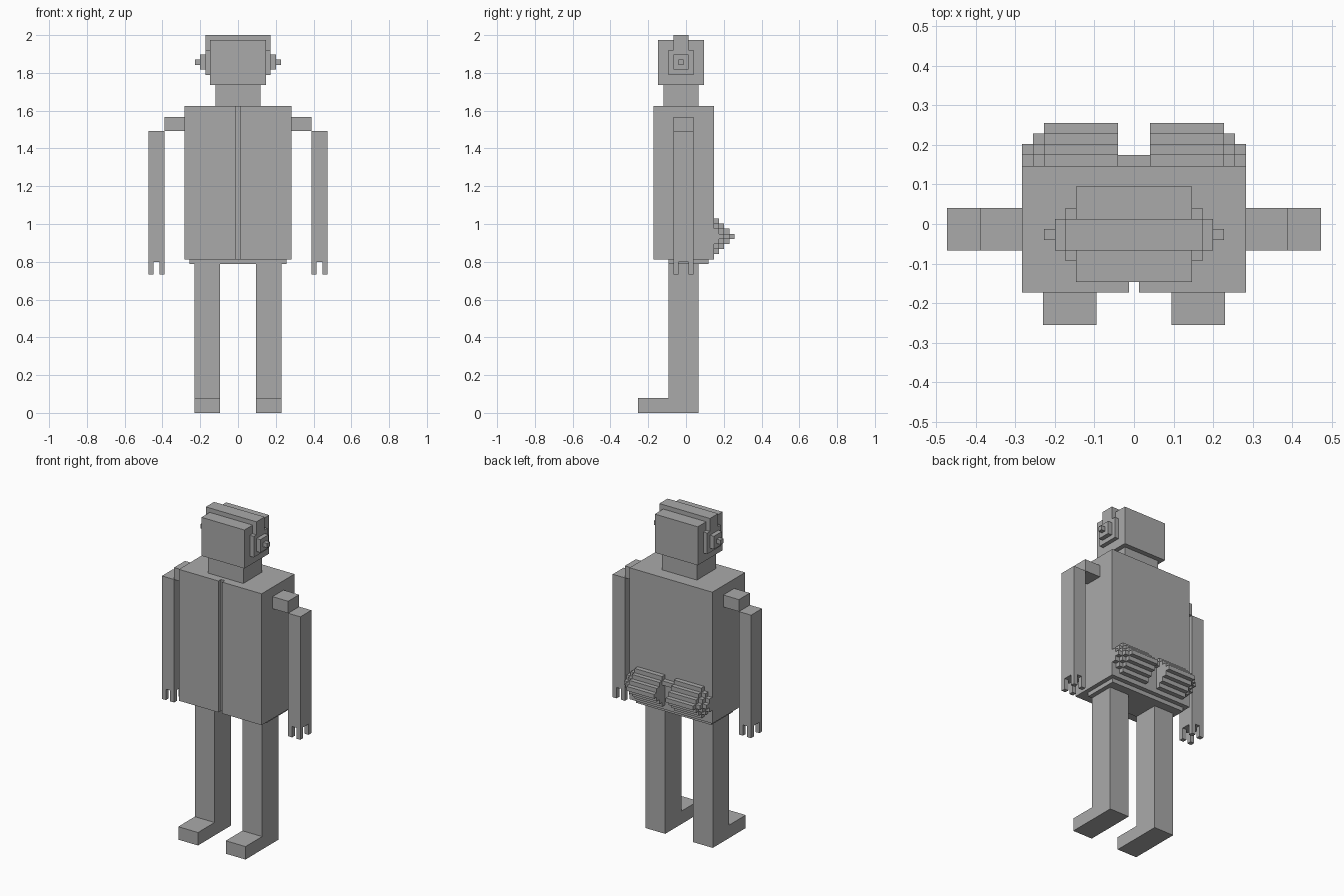
import bpy
import bmesh
from mathutils import Matrix, Vector

cube = bpy.data.objects.get("Cube")
if cube:
    bpy.data.objects.remove(cube, do_unlink=True)

grey = bpy.data.materials.new("plain grey")
grey.use_nodes = True
COLOUR = (0.4, 0.4, 0.4, 1)
grey.diffuse_color = COLOUR
grey.node_tree.nodes["Principled BSDF"].inputs["Base Color"].default_value = COLOUR

U = 2 / 75  # edge of one building block


def blocks(name, boxes):
    """One object made of boxes, each given as x, y and z ranges."""
    bm = bmesh.new()
    for ranges in boxes:
        mid = Vector([(a + b) / 2 for a, b in ranges])
        size = [abs(b - a) for a, b in ranges]
        bmesh.ops.create_cube(bm, size=1, matrix=Matrix.Translation(mid) @ Matrix.Diagonal((*size, 1)))
    mesh = bpy.data.meshes.new(name)
    bm.to_mesh(mesh)
    bm.free()
    mesh.materials.append(grey)
    obj = bpy.data.objects.new(name, mesh)
    bpy.context.collection.objects.link(obj)
    return obj


def pair(name, boxes):
    """The same part on the left (+x) and the right (-x)."""
    blocks("left_" + name, boxes)
    blocks("right_" + name, [((-x[1], -x[0]), y, z) for x, y, z in boxes])


# Head, neck and headband
blocks("head", [((-0.147, 0.147), (-0.147, 0.095), (1.735, 1.973))])
blocks("neck", [((-0.12, 0.12), (-0.12, 0.065), (1.625, 1.735))])
blocks("headband", [((-0.173, 0.173), (-0.067, 0.013), (1.9, 2.0))])

# Stepped ear pieces
pair("ear", [
    ((0.147, 0.173), (-0.093, 0.04), (1.79, 1.92)),
    ((0.173, 0.2), (-0.067, 0.013), (1.817, 1.897)),
    ((0.2, 0.227), (-0.04, -0.013), (1.843, 1.87)),
])

# Torso with two front panels and a narrow gap between them
blocks("torso", [((-0.283, 0.283), (-0.147, 0.147), (0.813, 1.625))])
pair("front_panel", [((0.013, 0.283), (-0.173, -0.147), (0.813, 1.625))])
blocks("waist", [((-0.257, 0.257), (-0.093, 0.12), (0.787, 0.813))])

# Arms with four corner fingers
fingers = [(x, y, (0.733, 0.813))
           for x in ((0.39, 0.39 + U), (0.473 - U, 0.473))
           for y in ((-0.067, -0.067 + U), (0.04 - U, 0.04))]
pair("shoulder", [((0.283, 0.39), (-0.067, 0.04), (1.493, 1.567))])
pair("arm", [((0.39, 0.473), (-0.067, 0.04), (0.8, 1.493))] + fingers)

# Legs and feet
pair("leg", [((0.095, 0.23), (-0.093, 0.067), (0, 0.787))])
pair("foot", [((0.095, 0.23), (-0.255, -0.093), (0, 0.08))])

# Stepped rear cushions, each outer column one step smaller
cushion = []
for column, xs in enumerate(((0.04, 0.228), (0.228, 0.255), (0.255, 0.283))):
    steps = 4 - column
    for layer in range(steps):
        half = (steps - layer - 0.5) * U
        y = 0.149 + layer * U
        cushion.append((xs, (y - 0.002, y + U), (0.935 - half, 0.935 + half)))
pair("rear_cushion", cushion)
blocks("cushion_bridge", [((-0.04, 0.04), (0.147, 0.175), (0.975, 1.002))])
